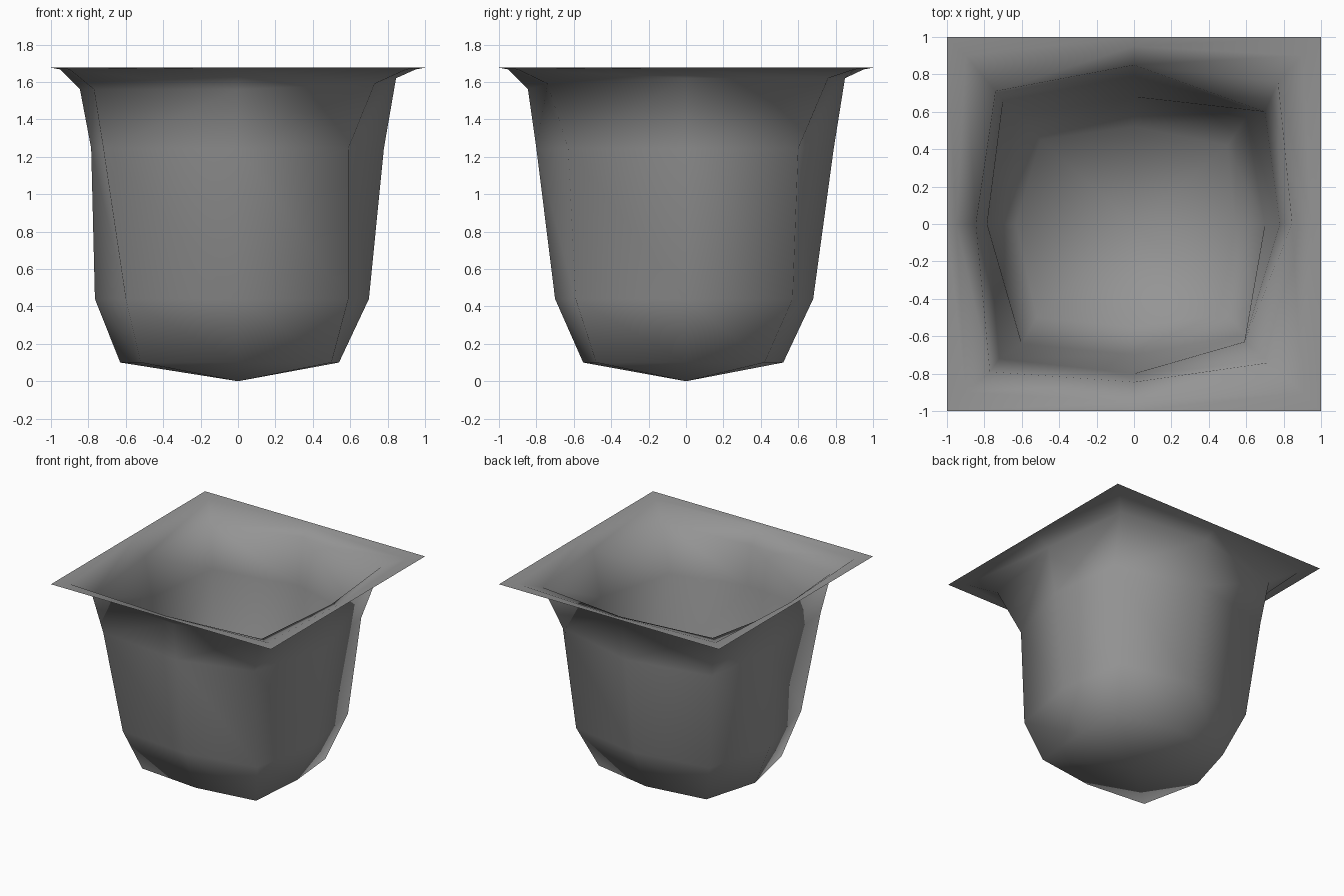
import bpy
import bmesh

cube = bpy.data.objects.get("Cube")
if cube:
    bpy.data.objects.remove(cube, do_unlink=True)

grey = bpy.data.materials.new("pot_grey")
grey.use_nodes = True
colour = (0.3, 0.3, 0.3, 1)
grey.diffuse_color = colour
grey.node_tree.nodes["Principled BSDF"].inputs["Base Color"].default_value = colour


def ring(bm, height, sides, corners, tilt=0.0):
    """Eight-point squarish ring: side distances (right, back, left, front) and corner points."""
    right, back, left, front = sides
    middles = [(right, 0), (0, back), (-left, 0), (0, -front)]
    verts = []
    for middle, corner in zip(middles, corners):
        for x, y in (middle, corner):
            lift = tilt * (x + y) / (abs(x) + abs(y))
            verts.append(bm.verts.new((x, y, height + lift)))
    return verts


def square(half):
    return [(half, half), (-half, half), (-half, -half), (half, -half)]


def bridge(bm, lower, upper, step):
    """Join two rings with triangles, the diagonals leaning by step."""
    count = len(lower)
    for i in range(count):
        j = (i + 1) % count
        a, b, c, d = lower[i], lower[j], upper[j], upper[i]
        faces = [(a, b, d), (b, c, d)] if step > 0 else [(a, b, c), (a, c, d)]
        for face in faces:
            bm.faces.new(face)


bm = bmesh.new()

# Base, belly, shoulder, flare, lip and square rim
base = ring(bm, 0.1, (0.54, 0.52, 0.63, 0.55),
            [(0.5, 0.42), (-0.5, 0.45), (-0.52, -0.5), (0.5, -0.48)])
belly = ring(bm, 0.44, (0.7, 0.68, 0.765, 0.7),
             [(0.6, 0.57), (-0.62, 0.58), (-0.6, -0.64), (0.59, -0.59)])
shoulder = ring(bm, 1.245, (0.78, 0.79, 0.785, 0.8),
                [(0.7, 0.6), (-0.7, 0.66), (-0.72, -0.72), (0.59, -0.63)])
flare = ring(bm, 1.59, (0.845, 0.85, 0.845, 0.845),
             [(0.77, 0.76), (-0.74, 0.71), (-0.77, -0.79), (0.73, -0.74)], tilt=0.03)
lip = ring(bm, 1.667, (0.95,) * 4, square(0.9))
rim = ring(bm, 1.676, (1,) * 4, square(1))

for lower, upper, step in ((base, belly, 1), (belly, shoulder, 1),
                           (shoulder, flare, -1), (flare, lip, 1), (lip, rim, 1)):
    bridge(bm, lower, upper, step)

# Shallow pointed bottom
tip = bm.verts.new((0, 0, 0))
for i in range(len(base)):
    bm.faces.new((base[(i + 1) % len(base)], base[i], tip))

for face in bm.faces:
    face.smooth = True

mesh = bpy.data.meshes.new("pot_body")
bm.to_mesh(mesh)
bm.free()
mesh.materials.append(grey)
pot = bpy.data.objects.new("pot_body", mesh)
bpy.context.collection.objects.link(pot)
